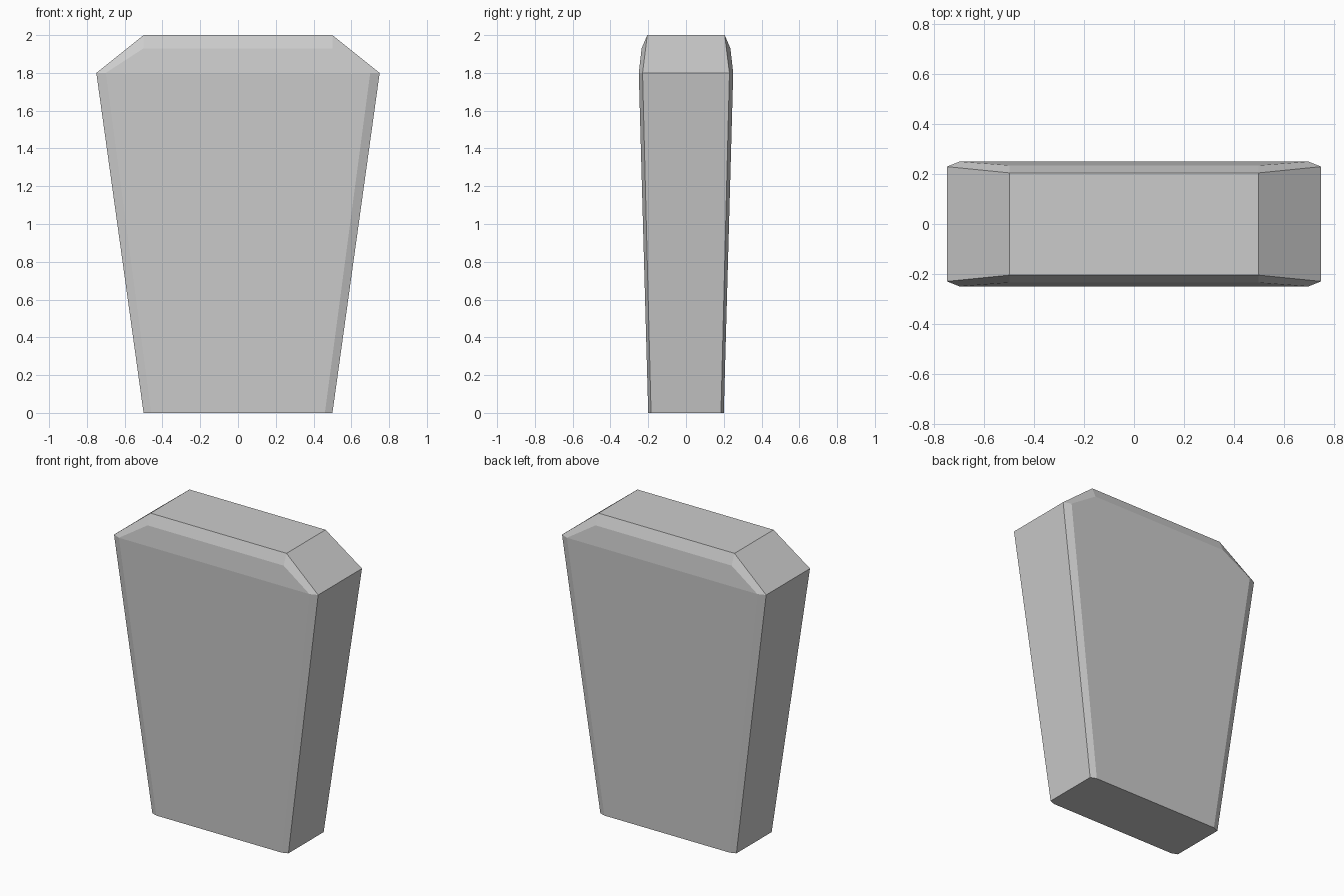
import bpy, bmesh

cube = bpy.data.objects.get("Cube")
if cube:
    bpy.data.objects.remove(cube, do_unlink=True)

# Plain grey stone
stone = bpy.data.materials.new("grey_stone")
stone.use_nodes = True
colour = (0.6, 0.6, 0.6, 1)
stone.diffuse_color = colour
stone.node_tree.nodes["Principled BSDF"].inputs["Base Color"].default_value = colour

# Each level gives the broad-face corner and the side-face corner (x, y, z)
LEVELS = [
    ((0.46, 0.20, 0.0), (0.50, 0.185, 0.0)),     # base
    ((0.70, 0.25, 1.8), (0.75, 0.23, 1.8)),      # shoulders
    ((0.50, 0.235, 1.93), (0.50, 0.205, 2.0)),   # top
]


def ring(bm, face, side):
    """Mirror the two corners into an eight-point loop."""
    loop = []
    for sx, sy, pair in ((1, 1, (side, face)), (-1, 1, (face, side)),
                         (-1, -1, (side, face)), (1, -1, (face, side))):
        loop += [bm.verts.new((sx * x, sy * y, z)) for x, y, z in pair]
    return loop


# Tapered slab with chamfered edges
bm = bmesh.new()
rings = [ring(bm, *level) for level in LEVELS]
for low, high in zip(rings, rings[1:]):
    for i in range(8):
        j = (i + 1) % 8
        bm.faces.new((low[i], low[j], high[j], high[i]))
bm.faces.new(rings[0][::-1])

# Flat top and its front and back bevels
top = rings[-1]
bm.faces.new((top[0], top[3], top[4], top[7]))
bm.faces.new(top[0:4])
bm.faces.new(top[4:8])
bmesh.ops.recalc_face_normals(bm, faces=bm.faces)

mesh = bpy.data.meshes.new("tapered_slab")
bm.to_mesh(mesh)
bm.free()
mesh.materials.append(stone)
slab = bpy.data.objects.new("tapered_slab", mesh)
bpy.context.collection.objects.link(slab)
